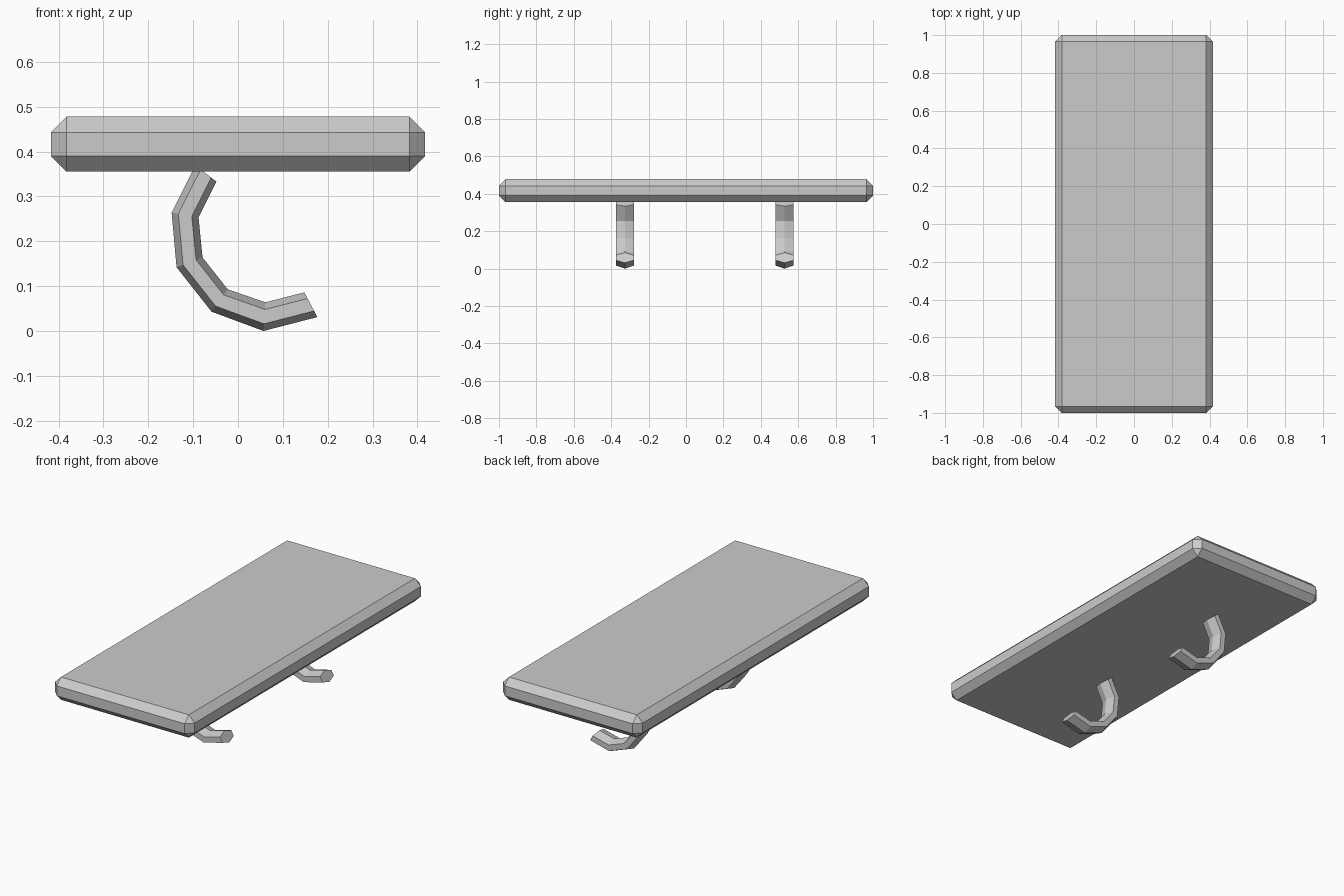
import bpy, bmesh
from mathutils import Vector

if "Cube" in bpy.data.objects:
    bpy.data.objects.remove(bpy.data.objects["Cube"])


def make_object(name, bm):
    bmesh.ops.recalc_face_normals(bm, faces=bm.faces[:])
    mesh = bpy.data.meshes.new(name)
    bm.to_mesh(mesh)
    bm.free()
    obj = bpy.data.objects.new(name, mesh)
    bpy.context.collection.objects.link(obj)
    return obj


# Flat board with chamfered edges
bm = bmesh.new()
bmesh.ops.create_cube(bm, size=1)
bmesh.ops.scale(bm, vec=(0.834, 2.0, 0.123), verts=bm.verts)
bmesh.ops.translate(bm, vec=(0, 0, 0.4165), verts=bm.verts)
bmesh.ops.bevel(bm, geom=bm.edges[:], offset=0.035, offset_type='OFFSET',
                segments=1, profile=0.5, affect='EDGES')
make_object("board", bm)

# Hook outline: (outer x, outer z, inner x, inner z) from the board to the tip
HOOK = [(-0.095, 0.369, -0.048, 0.333), (-0.148, 0.264, -0.088, 0.253),
        (-0.137, 0.142, -0.079, 0.164), (-0.059, 0.043, -0.023, 0.093),
        (0.057, 0.0, 0.061, 0.064), (0.177, 0.031, 0.148, 0.086)]
# Hexagonal section: (fraction from outer to inner, y offset)
HALF = 0.048
SECTION = [(0, 0), (0.25, -HALF), (0.75, -HALF), (1, 0), (0.75, HALF), (0.25, HALF)]


def make_hook(name, y):
    bm = bmesh.new()
    rings = []
    for ox, oz, ix, iz in HOOK:
        outer, inner = Vector((ox, y, oz)), Vector((ix, y, iz))
        rings.append([bm.verts.new(outer.lerp(inner, t) + Vector((0, dy, 0)))
                      for t, dy in SECTION])
    for a, b in zip(rings, rings[1:]):
        for i in range(6):
            j = (i + 1) % 6
            bm.faces.new((a[i], a[j], b[j], b[i]))
    bm.faces.new(rings[0])
    bm.faces.new(rings[-1])
    return make_object(name, bm)


# Two curved hooks under the board
make_hook("front_hook", -0.327)
make_hook("back_hook", 0.527)
